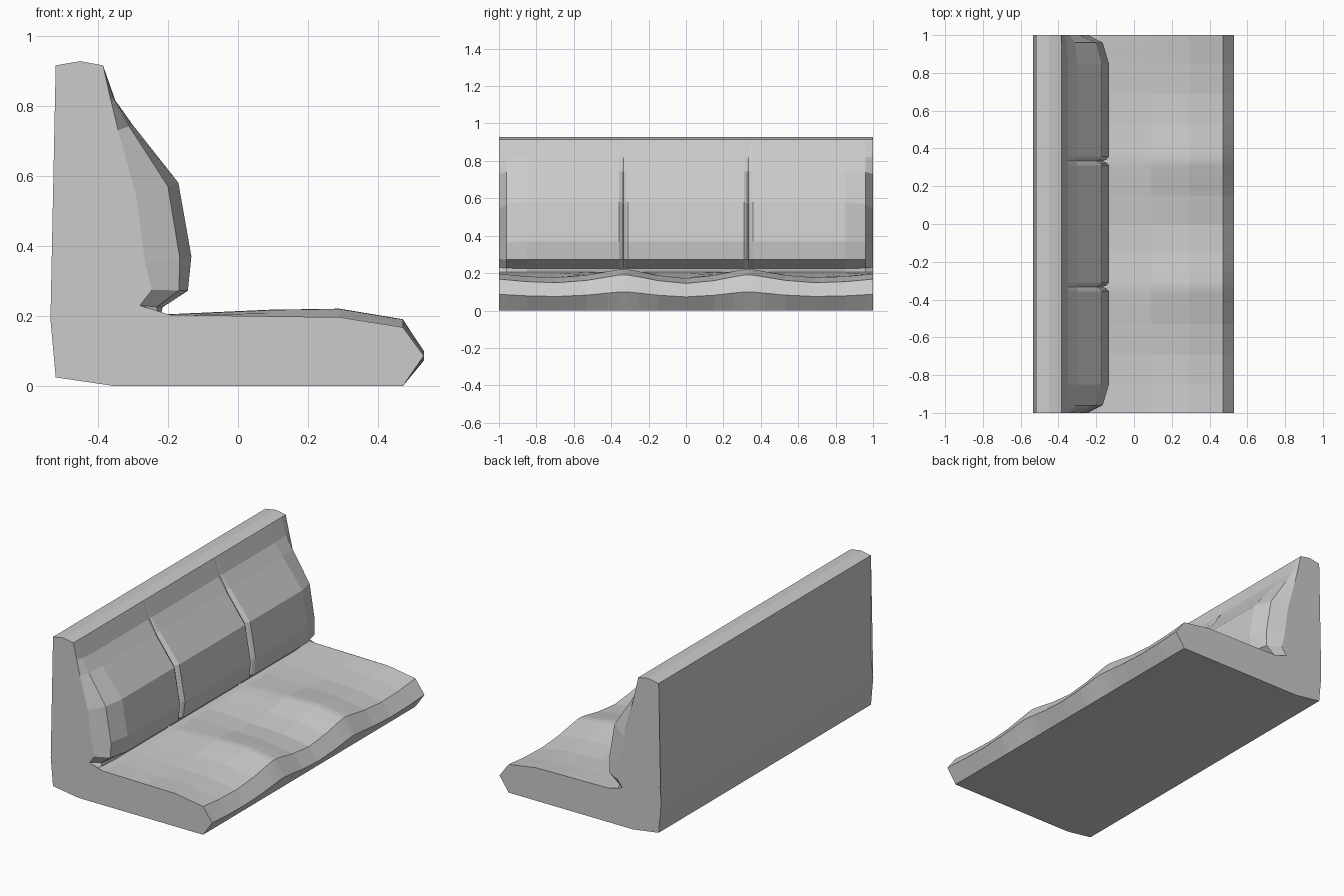
import bpy, bmesh

# stations along the bench: (y, cushion fullness 0..1, seat ridge height 0..1)
HALF = [(0.0, 1.0, 0.0), (0.15, 1.0, 0.32), (0.25, 1.0, 0.75), (0.31, 1.0, 0.97),
        (0.323, 0.92, 0.99), (0.333, 0.76, 1.0), (0.343, 0.92, 0.99), (0.357, 1.0, 0.97),
        (0.42, 1.0, 0.75), (0.53, 1.0, 0.35), (0.69, 1.0, 0.08), (0.85, 1.0, 0.2),
        (0.96, 0.75, 0.42), (1.0, 0.0, 0.5)]
STATIONS = [(-y, c, r) for y, c, r in reversed(HALF[1:])] + HALF

# fixed outline: underside, rear and top of the backrest
FRAME = [(0.47, 0.0), (-0.35, 0.0), (-0.52, 0.025), (-0.535, 0.19), (-0.52, 0.3),
         (-0.52, 0.915), (-0.45, 0.927), (-0.385, 0.915)]
# backrest cushion front, flat and fully padded
CUSHION_FLAT = [(-0.365, 0.825), (-0.342, 0.73), (-0.29, 0.54), (-0.265, 0.35),
                (-0.245, 0.275), (-0.28, 0.23), (-0.25, 0.205)]
CUSHION_FULL = [(-0.35, 0.815), (-0.30, 0.745), (-0.17, 0.58), (-0.133, 0.37),
                (-0.143, 0.272), (-0.215, 0.225), (-0.22, 0.205)]
# seat top, in the dips and on the ridges
SEAT_LOW = [(-0.18, 0.2), (0.09, 0.178), (0.29, 0.172), (0.47, 0.145), (0.53, 0.073)]
SEAT_HIGH = [(-0.18, 0.206), (0.09, 0.218), (0.29, 0.221), (0.47, 0.191), (0.53, 0.1)]


def blend(a, b, t):
    return [(p[0] + (q[0] - p[0]) * t, p[1] + (q[1] - p[1]) * t) for p, q in zip(a, b)]


# loft the cross-section along the bench
bm = bmesh.new()
rings = []
for y, fullness, ridge in STATIONS:
    outline = FRAME + blend(CUSHION_FLAT, CUSHION_FULL, fullness) + blend(SEAT_LOW, SEAT_HIGH, ridge)
    rings.append([bm.verts.new((x, y, z)) for x, z in outline])
n = len(rings[0])
for a, b in zip(rings, rings[1:]):
    for i in range(n):
        j = (i + 1) % n
        bm.faces.new((a[i], a[j], b[j], b[i]))

# end caps
caps = [bm.faces.new(rings[0]), bm.faces.new(rings[-1])]
bmesh.ops.triangulate(bm, faces=caps)
bmesh.ops.recalc_face_normals(bm, faces=bm.faces)

mesh = bpy.data.meshes.new("bench_seat")
bm.to_mesh(mesh)
bm.free()
bench = bpy.data.objects.new("bench_seat", mesh)
bpy.context.collection.objects.link(bench)
